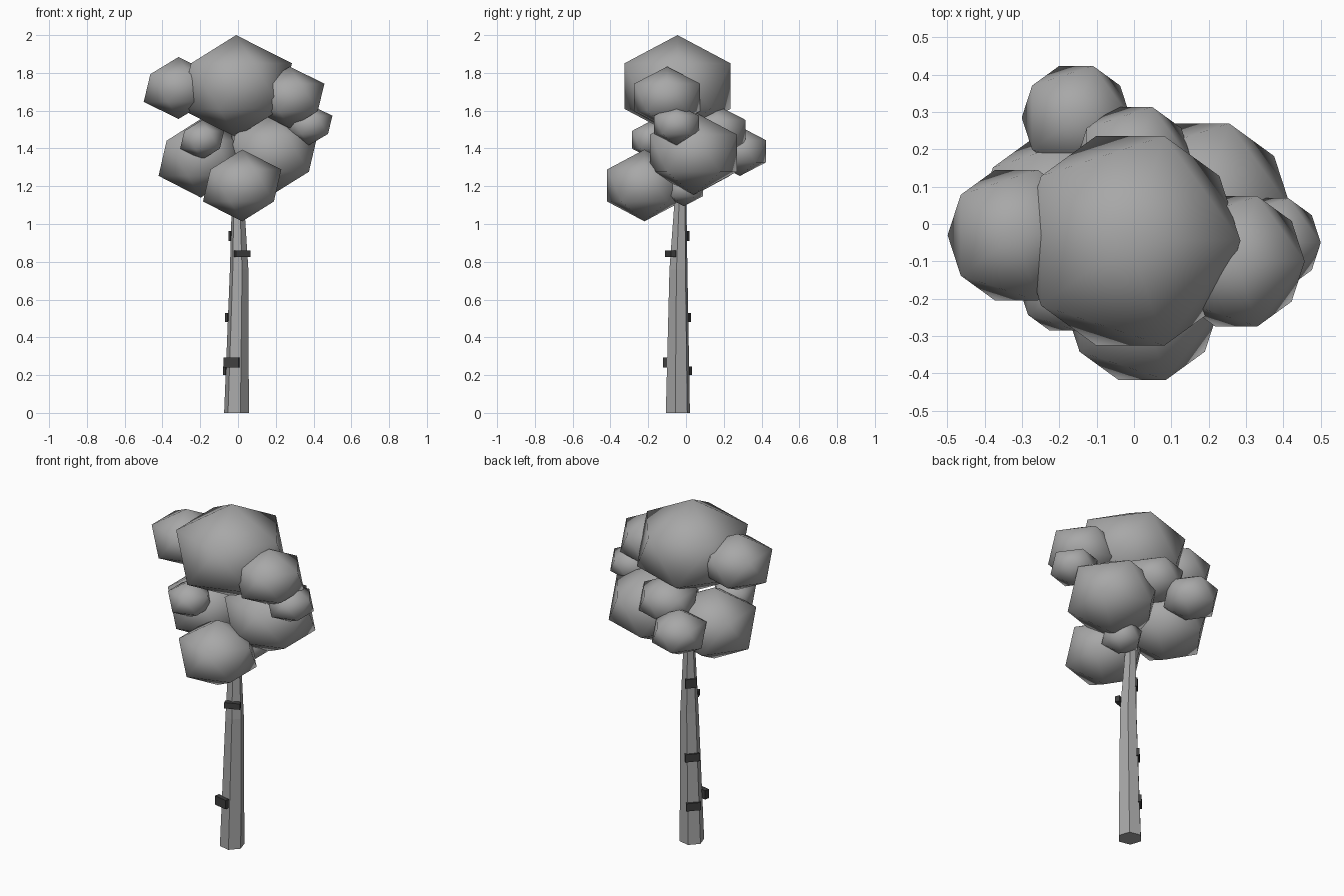
import bpy, bmesh, math
from mathutils import Matrix, Vector

if "Cube" in bpy.data.objects:
    bpy.data.objects.remove(bpy.data.objects["Cube"])


def material(name, grey):
    m = bpy.data.materials.new(name)
    m.diffuse_color = (grey, grey, grey, 1)
    m.use_nodes = True
    m.node_tree.nodes["Principled BSDF"].inputs["Base Color"].default_value = m.diffuse_color
    return m


LEAF = material("leaf grey", 0.39)
BARK = material("bark grey", 0.39)
MARK = material("dark bark mark", 0.05)


def finish(bm, name, mat, smooth=False):
    bmesh.ops.recalc_face_normals(bm, faces=bm.faces[:])
    for f in bm.faces:
        f.smooth = smooth
    me = bpy.data.meshes.new(name)
    bm.to_mesh(me)
    bm.free()
    me.materials.append(mat)
    ob = bpy.data.objects.new(name, me)
    bpy.context.collection.objects.link(ob)
    return ob


# Trunk: tapering six-sided rings (z, x, y, radius)
RINGS = [(0, -0.008, -0.043, 0.067), (0.76, 0.006, -0.04, 0.050),
         (1.1, 0.0, -0.03, 0.034), (1.5, -0.01, -0.03, 0.025)]
TURN = math.radians(-12)
bm = bmesh.new()
loops = []
for z, x, y, r in RINGS:
    loops.append([bm.verts.new((x + r * math.cos(TURN + k * math.pi / 3),
                                y + r * math.sin(TURN + k * math.pi / 3), z))
                  for k in range(6)])
for a, b in zip(loops, loops[1:]):
    for k in range(6):
        n = (k + 1) % 6
        bm.faces.new((a[k], a[n], b[n], b[k]))
bm.faces.new(loops[0][::-1])
bm.faces.new(loops[-1])
finish(bm, "trunk", BARK)


# Bark marks: small plates standing out from the trunk faces
def bark_mark(i, z, azimuth, reach, width, height, shift=0.0):
    lo, hi = [(a, b) for a, b in zip(RINGS, RINGS[1:]) if a[0] <= z <= b[0]][0]
    t = (z - lo[0]) / (hi[0] - lo[0])
    x, y, r = (lo[j] + (hi[j] - lo[j]) * t for j in (1, 2, 3))
    inner = r * 0.866 - 0.006
    bm = bmesh.new()
    mat = (Matrix.Translation((x, y, z))
           @ Matrix.Rotation(math.radians(azimuth), 4, 'Z')
           @ Matrix.Translation(((inner + reach) / 2, shift, 0))
           @ Matrix.Diagonal((reach - inner, width, height, 1)))
    bmesh.ops.create_cube(bm, size=1, matrix=mat)
    finish(bm, f"bark_mark_{i}", MARK)


MARKS = [(0.843, -68, 0.062, 0.085, 0.034), (0.267, -102, 0.076, 0.082, 0.052, -0.018),
         (0.222, 138, 0.065, 0.080, 0.045), (0.505, 138, 0.057, 0.080, 0.045),
         (0.937, 138, 0.045, 0.060, 0.052)]
for i, m in enumerate(MARKS, 1):
    bark_mark(i, *m)

# Foliage: squashed, smooth-shaded icosahedra (x, y, z, radius, half height)
CLUMPS = [
    (-0.01, -0.045, 1.73, 0.33, 0.27),
    (-0.315, -0.03, 1.72, 0.206, 0.164),
    (0.274, -0.10, 1.67, 0.205, 0.163),
    (0.375, -0.05, 1.525, 0.14, 0.108),
    (0.18, 0.04, 1.375, 0.27, 0.22),
    (-0.197, 0.02, 1.348, 0.25, 0.208),
    (-0.19, -0.175, 1.446, 0.13, 0.105),
    (0.022, -0.22, 1.204, 0.232, 0.19),
    (-0.155, 0.285, 1.385, 0.163, 0.131),
    (0.0, 0.165, 1.49, 0.175, 0.138),
    (0.075, -0.012, 1.19, 0.12, 0.096),
]
for i, (x, y, z, r, h) in enumerate(CLUMPS, 1):
    bm = bmesh.new()
    bmesh.ops.create_icosphere(bm, subdivisions=1, radius=1,
                               matrix=Matrix.Translation(Vector((x, y, z)))
                               @ Matrix.Diagonal((r, r, h, 1)))
    finish(bm, f"leaf_clump_{i}", LEAF, smooth=True)
